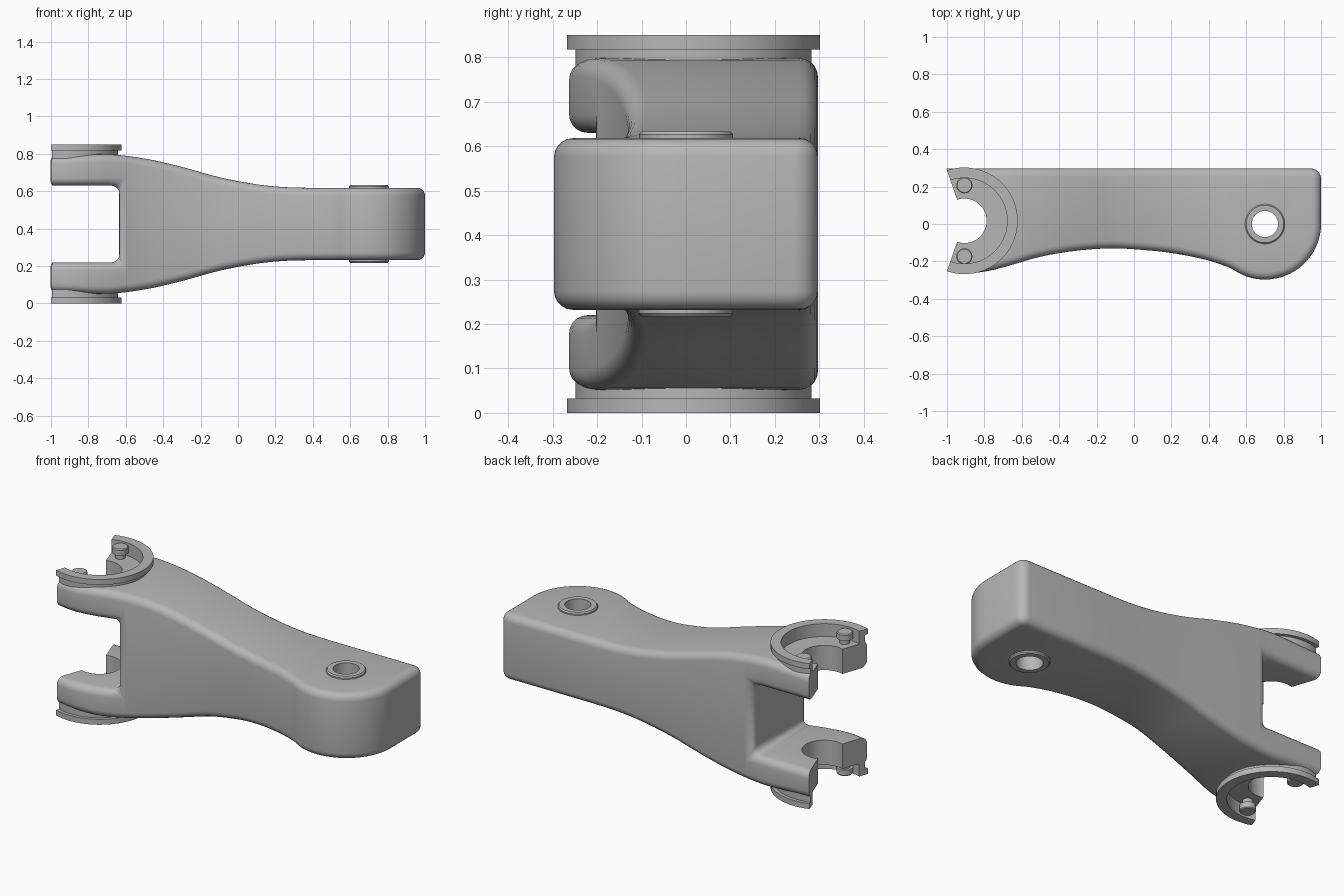
import bpy, bmesh, math
from mathutils import Vector

cube = bpy.data.objects.get("Cube")
if cube:
    bpy.data.objects.remove(cube, do_unlink=True)

MID = 0.425                    # mirror plane height
FORK = (-0.907, 0.017)         # fork bore axis
PIVOT = (0.7, 0.0)             # pivot hole axis
SWEEP = math.radians(109)      # half angle of the open collar
SLOT_X, SLOT_H = -0.635, 0.205
BACK_Y = 0.297

metal = bpy.data.materials.new("steel grey")
metal.use_nodes = True
GREY = (0.47, 0.47, 0.47, 1)
metal.diffuse_color = GREY
metal.node_tree.nodes["Principled BSDF"].inputs["Base Color"].default_value = GREY


def make(name, polys):
    """Object from a list of polygons given by their corners."""
    bm = bmesh.new()
    for poly in polys:
        bm.faces.new([bm.verts.new(p) for p in poly])
    bmesh.ops.remove_doubles(bm, verts=bm.verts, dist=1e-5)
    bmesh.ops.dissolve_degenerate(bm, edges=bm.edges, dist=1e-5)
    bmesh.ops.recalc_face_normals(bm, faces=bm.faces)
    mesh = bpy.data.meshes.new(name)
    bm.to_mesh(mesh)
    bm.free()
    mesh.materials.append(metal)
    ob = bpy.data.objects.new(name, mesh)
    bpy.context.collection.objects.link(ob)
    return ob


def revolve(name, axis, profile, half=math.pi, steps=64):
    """Closed (radius, z) profile turned about a vertical axis, open ends capped."""
    def ring(a):
        return [(axis[0] + r * math.cos(a), axis[1] + r * math.sin(a), z) for r, z in profile]
    rings = [ring(-half + 2 * half * i / steps) for i in range(steps + 1)]
    n = len(profile)
    polys = [(p[k], p[(k + 1) % n], q[(k + 1) % n], q[k])
             for p, q in zip(rings, rings[1:]) for k in range(n)]
    if half < math.pi:
        polys += [rings[0], rings[-1]]
    return make(name, polys)


def cylinder(name, axis, r, z0, z1):
    return revolve(name, axis, [(0, z0), (r, z0), (r, z1), (0, z1)])


def curve(points, x):
    """Smooth cubic through the points, read at x."""
    i = max(k for k in range(len(points) - 1) if k == 0 or points[k][0] <= x)

    def slope(k):
        a, b = points[max(k - 1, 0)], points[min(k + 1, len(points) - 1)]
        return (b[1] - a[1]) / (b[0] - a[0])
    (x0, y0), (x1, y1) = points[i], points[i + 1]
    d = x1 - x0
    t = (x - x0) / d
    return ((2 * t**3 - 3 * t**2 + 1) * y0 + (t**3 - 2 * t**2 + t) * d * slope(i)
            + (3 * t**2 - 2 * t**3) * y1 + (t**3 - t**2) * d * slope(i + 1))


def use(ob, kind, **settings):
    mod = ob.modifiers.new(kind.title(), kind)
    for key, value in settings.items():
        setattr(mod, key, value)
    select(ob)
    bpy.ops.object.modifier_apply(modifier=mod.name)


def select(ob):
    bpy.ops.object.select_all(action='DESELECT')
    ob.select_set(True)
    bpy.context.view_layer.objects.active = ob


# Arm body: half height and front edge along x
HEIGHT = [(-1.05, .36), (-.9, .365), (-.7, .373), (-.5, .35), (-.3, .305),
          (-.1, .25), (.1, .212), (.25, .197), (.4, .193)]
FRONT = [(-1.05, -.24), (-.9, -.263), (-.8, -.255), (-.7, -.232), (-.5, -.175),
         (-.3, -.142), (-.12, -.13), (0, -.135), (.2, -.155), (.4, -.195), (.52, -.236)]

HEAD_X = 0.4
ARM_N, BODY_N = 7, 24
xs = [-1.05 + (SLOT_X + 1.05) * i / ARM_N for i in range(ARM_N)]
xs += [SLOT_X + (HEAD_X - SLOT_X) * i / BODY_N for i in range(BODY_N + 1)]


def level(x, z):
    """Front and back point at one station."""
    return (x, curve(FRONT, x), z), (x, BACK_Y, z)


polys = []
for i, (a, b) in enumerate(zip(xs, xs[1:])):
    for s in (-1, 1):
        a0, a1 = level(a, MID + s * curve(HEIGHT, a))
        b0, b1 = level(b, MID + s * curve(HEIGHT, b))
        polys.append((a0, b0, b1, a1))
        if i < ARM_N:          # fork arms
            c0, c1 = level(a, MID + s * SLOT_H)
            d0, d1 = level(b, MID + s * SLOT_H)
            polys += [(c0, d0, d1, c1), (a0, b0, d0, c0), (a1, b1, d1, c1)]
            if i == 0:
                polys.append((a0, a1, c1, c0))
    if i >= ARM_N:             # solid middle
        ha, hb = curve(HEIGHT, a), curve(HEIGHT, b)
        za = [-ha, -SLOT_H, SLOT_H, ha] if i == ARM_N else [-ha, ha]
        for side in (0, 1):
            polys.append([level(a, MID + z)[side] for z in za]
                         + [level(b, MID + z)[side] for z in (hb, -hb)])
lo, hi = level(SLOT_X, MID - SLOT_H), level(SLOT_X, MID + SLOT_H)
polys.append((lo[0], lo[1], hi[1], hi[0]))

# Flat rounded head
outline = [(x, curve(FRONT, x)) for x in (HEAD_X, 0.45, 0.5)]
for i in range(25):
    a = math.radians(235 + 125 * i / 24)
    outline.append((PIVOT[0] + 0.297 * math.cos(a), 0.297 * math.sin(a)))
end_x = 1.0
outline = [(x + (end_x - 0.997) * max(0, (x - 0.7) / 0.297), y) for x, y in outline]
for i in range(7):
    a = math.radians(15 * i)
    outline.append((end_x - 0.055 + 0.055 * math.cos(a), BACK_Y - 0.055 + 0.055 * math.sin(a)))
outline.append((HEAD_X, BACK_Y))
h = curve(HEIGHT, HEAD_X)
for s in (-1, 1):
    polys.append([(x, y, MID + s * h) for x, y in outline])
for (x0, y0), (x1, y1) in zip(outline, outline[1:]):
    polys.append([(x0, y0, MID - h), (x1, y1, MID - h), (x1, y1, MID + h), (x0, y0, MID + h)])

body = make("arm_body", polys)
use(body, 'BEVEL', width=0.042, segments=5, limit_method='ANGLE',
    angle_limit=math.radians(40), use_clamp_overlap=False)

# Cuts: fork bore, open side, collar recesses, pivot hole
wedge = [FORK] + [(FORK[0] + r * math.cos(a), FORK[1] + r * math.sin(a))
                  for r, a in ((.8, SWEEP), (.8, math.pi), (.8, -SWEEP))]
z0, z1 = -0.2, 1.1
prism = [[(x, y, z) for x, y in wedge] for z in (z0, z1)]
prism += [[(*p, z0), (*q, z0), (*q, z1), (*p, z1)] for p, q in zip(wedge, wedge[1:] + wedge[:1])]
cutters = [make("open_side_cutter", prism),
           cylinder("bore_cutter", FORK, 0.119, z0, z1),
           cylinder("top_recess_cutter", FORK, 0.23, 0.775, z1),
           cylinder("bottom_recess_cutter", FORK, 0.23, z0, 0.075),
           cylinder("pivot_cutter", PIVOT, 0.085, z0, z1)]
for cutter in cutters:
    use(body, 'BOOLEAN', operation='DIFFERENCE', solver='EXACT', object=cutter)
    bpy.data.objects.remove(cutter, do_unlink=True)

parts = [body]

# Pivot bushing, standing slightly proud on both faces
parts.append(revolve("pivot_bushing", PIVOT, [
    (.07, .217), (.1, .217), (.106, .224), (.106, .626), (.1, .633), (.07, .633)]))

# Collars and headed pins on both fork arms
for place, s in (("top", 1), ("bottom", -1)):
    def mirrored(profile):
        return [(r, MID + s * (z - MID)) for r, z in profile]
    parts.append(revolve(place + "_collar", FORK, mirrored([
        (.229, .76), (.266, .76), (.266, .818), (.285, .818), (.285, .85), (.229, .85)]), SWEEP))
    for side, t in (("back", 1), ("front", -1)):
        parts.append(revolve(f"{place}_{side}_pin", (FORK[0], FORK[1] + t * 0.19), mirrored([
            (0, .76), (.028, .76), (.028, .803), (.043, .803), (.043, .835), (.038, .84), (0, .84)]),
            steps=32))

for ob in parts:
    select(ob)
    bpy.ops.object.shade_smooth_by_angle(angle=math.radians(30))
